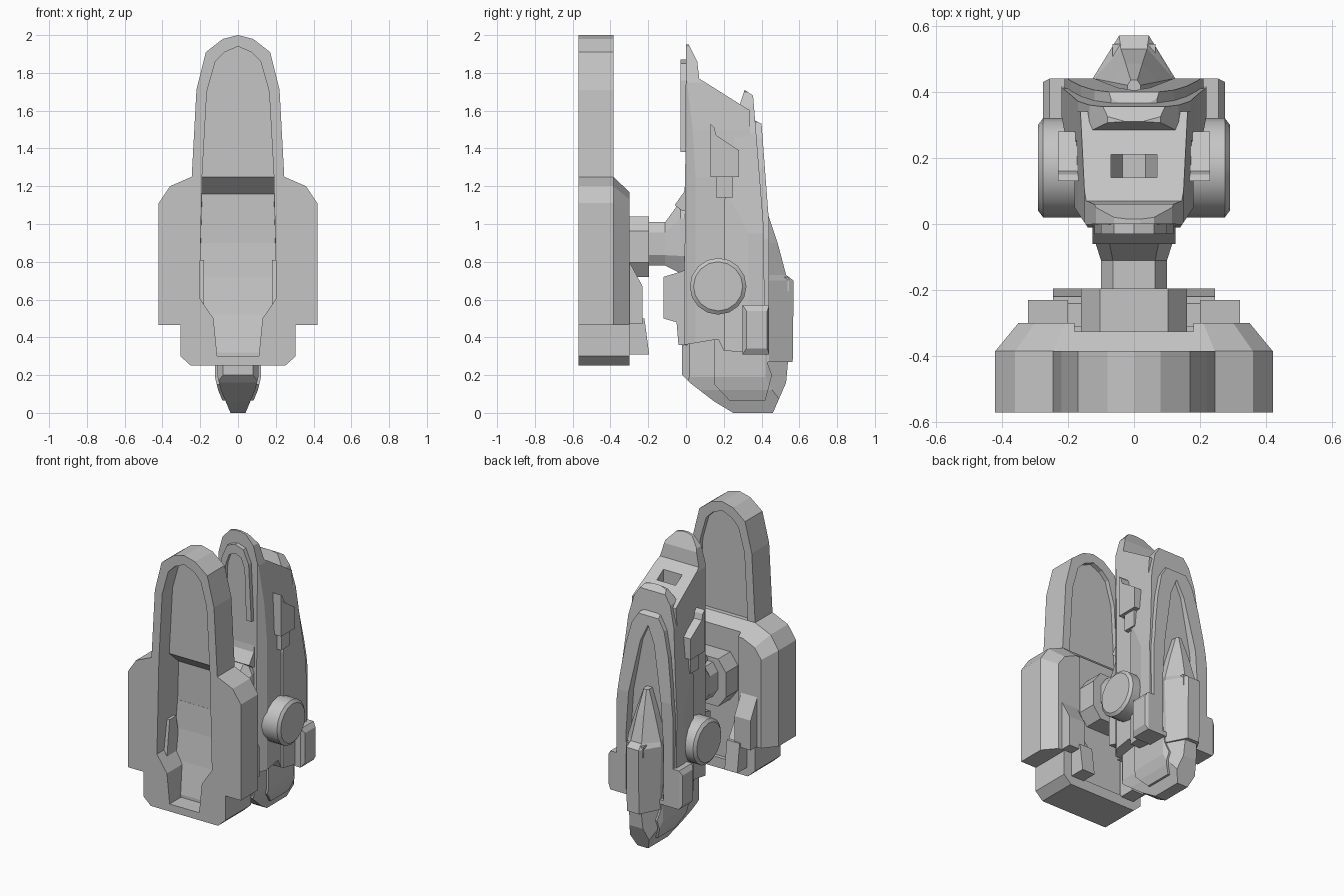
import bpy, bmesh, math

grey = bpy.data.materials.new("hull grey")
grey.diffuse_color = (0.56, 0.56, 0.56, 1)


def loft(name, rings):
    """Skin equal-length rings of 3D points and cap both ends."""
    bm = bmesh.new()
    vs = [[bm.verts.new(p) for p in r] for r in rings]
    n = len(rings[0])
    for a, b in zip(vs, vs[1:]):
        for i in range(n):
            j = (i + 1) % n
            bm.faces.new((a[i], a[j], b[j], b[i]))
    bm.faces.new(vs[0])
    bm.faces.new(vs[-1])
    bmesh.ops.recalc_face_normals(bm, faces=bm.faces)
    me = bpy.data.meshes.new(name)
    bm.to_mesh(me)
    bm.free()
    me.materials.append(grey)
    ob = bpy.data.objects.new(name, me)
    bpy.context.collection.objects.link(ob)
    return ob


def place(pts, axis, d):
    if axis == 'x':
        return [(d, p, q) for p, q in pts]
    if axis == 'y':
        return [(p, d, q) for p, q in pts]
    return [(p, q, d) for p, q in pts]


def prism(name, pts, axis, a, b):
    return loft(name, [place(pts, axis, a), place(pts, axis, b)])


def sym(half):
    """Mirror a half outline across x = 0."""
    return half + [(-x, v) for x, v in reversed(half) if x > 1e-6]


def box(name, x0, x1, y0, y1, z0, z1):
    return prism(name, [(x0, y0), (x1, y0), (x1, y1), (x0, y1)], 'z', z0, z1)


def boolean(ob, tool, op='DIFFERENCE'):
    m = ob.modifiers.new("cut", 'BOOLEAN')
    m.object, m.operation, m.solver = tool, op, 'EXACT'
    bpy.context.view_layer.update()
    dg = bpy.context.evaluated_depsgraph_get()
    me = bpy.data.meshes.new_from_object(ob.evaluated_get(dg))
    ob.modifiers.clear()
    ob.data = me
    bpy.data.objects.remove(tool)
    return ob


def carve(name, side, front, plan):
    """Solid whose side, front and top silhouettes are the three outlines."""
    ob = prism(name, side, 'x', -0.5, 0.5)
    boolean(ob, prism("tool", sym(front), 'y', -1, 1), 'INTERSECT')
    return boolean(ob, prism("tool", sym(plan), 'z', -0.5, 2.5), 'INTERSECT')


# --- Front frame: tall arch with a recessed panel on both sides
arch = [(0, 2.0), (0.08, 1.98), (0.17, 1.91), (0.22, 1.71), (0.245, 1.25), (0.245, 1.2)]
inner = [(0, 1.94), (0.07, 1.91), (0.12, 1.86), (0.165, 1.70), (0.19, 1.25)]
frame_arch = prism("frame_arch", sym(arch), 'y', -0.57, -0.385)
boolean(frame_arch, prism("tool", sym(inner + [(0.192, 1.1)]), 'y', -0.7, -0.46))
boolean(frame_arch, prism("tool", sym(inner), 'y', -0.415, -0.3))
boolean(frame_arch, box("tool", -0.3, 0.3, -0.6, -0.3, 1.1, 1.25))

# Wide lower body, chamfered at the back
low = [(0.305, 0.465), (0.305, 0.30), (0.25, 0.25)]
wide = [(0.245, 1.25), (0.36, 1.20), (0.42, 1.11), (0.42, 0.465)] + low
back = [(0.21, 1.17), (0.30, 1.13), (0.35, 1.06), (0.35, 0.465)] + low
frame_body = loft("frame_body", [place(sym(wide), 'y', -0.57),
                                 place(sym(wide), 'y', -0.385),
                                 place(sym(back), 'y', -0.30)])
well = [(0.20, 0.8), (0.205, 0.61), (0.13, 0.5), (0.11, 0.30)]
boolean(frame_body, loft("tool", [place(sym([(0.19, 1.25)] + well), 'y', -0.7),
                                  place(sym([(0.19, 1.25)] + well), 'y', -0.46),
                                  place(sym([(0.19, 1.16)] + well), 'y', -0.36)]))
boolean(frame_body, box("tool", -0.18, 0.18, -0.325, -0.2, 0.32, 1.35))
# Floor of the well curving forward towards the bottom
prism("well_floor", [(-0.34, 0.9), (-0.361, 0.9), (-0.375, 0.72), (-0.405, 0.52),
                     (-0.45, 0.32), (-0.45, 0.28), (-0.34, 0.28)], 'x', -0.21, 0.21)

for s, tag in ((1, "right"), (-1, "left")):
    # Fins inside the well and flaps on the back
    prism("well_fin_" + tag, [(-0.35, 0.55), (-0.40, 0.81), (-0.47, 0.81), (-0.50, 0.56)],
          'x', s * 0.18, s * 0.21)
    prism("back_flap_" + tag, [(-0.31, 0.80), (-0.30, 0.80), (-0.23, 0.67), (-0.23, 0.47),
                               (-0.31, 0.47)], 'x', s * 0.2, s * 0.32)
    prism("lower_flap_" + tag, [(-0.31, 0.62), (-0.24, 0.50), (-0.22, 0.50), (-0.195, 0.31),
                                (-0.31, 0.31)], 'x', s * 0.15, s * 0.245)


# --- Joint between the frame and the pod
def octagon(w, z0, z1, c=0.3):
    h, m = (z1 - z0) / 2, (z0 + z1) / 2
    return sym([(w * (1 - c * 1.2), m + h), (w, m + h * (1 - c * 1.6)),
                (w, m - h * (1 - c * 1.6)), (w * (1 - c * 1.2), m - h)])


prism("joint_ring", octagon(0.16, 0.72, 1.04), 'y', -0.34, -0.195)
loft("joint_shaft", [place(octagon(0.10, 0.78, 1.01), 'y', -0.2),
                     place(octagon(0.10, 0.78, 1.01), 'y', -0.11),
                     place(octagon(0.125, 0.74, 1.12), 'y', -0.03),
                     place(octagon(0.125, 0.74, 1.12), 'y', 0.03)])

# --- Pod: front shell with a sloping roof
front_shell = carve(
    "front_shell",
    [(0, 1.95), (0.015, 1.95), (0.06, 1.86), (0.07, 1.77), (0.34, 1.60), (0.34, 0.33),
     (0.2, 0.33), (0.17, 0.39), (-0.01, 0.36)],
    [(0, 1.955), (0.06, 1.94), (0.115, 1.88), (0.15, 1.75), (0.17, 1.5), (0.18, 1.25), (0.18, 0.2)],
    [(0.14, -0.01), (0.18, 0.05), (0.18, 0.34)])
boolean(front_shell, prism("tool", sym([(0.07, 2), (0.07, 1.62), (0.035, 1.52)]),
                           'y', 0.14, 0.21))

# Rear shell with a rounded rim, and the back plate below it
recess = [(0, 1.47), (0.05, 1.36), (0.12, 1.0), (0.14, 0.7), (0.14, 0.34)]
rear_shell = carve(
    "rear_shell",
    [(0.28, 1.62), (0.31, 1.71), (0.355, 1.68), (0.37, 1.5), (0.41, 1.0),
     (0.42, 0.31), (0.2, 0.33), (0.2, 1.1)],
    [(0, 1.715), (0.08, 1.70), (0.135, 1.62), (0.17, 1.48), (0.195, 1.2), (0.22, 0.95), (0.22, 0.2)],
    [(0.18, 0.12), (0.22, 0.33), (0.22, 0.45)])
back_plate = carve(
    "back_plate",
    [(0.30, 1.55), (0.36, 1.55), (0.40, 1.53), (0.44, 1.0), (0.44, 0.31), (0.3, 0.31)],
    [(0, 1.56), (0.07, 1.54), (0.12, 1.46), (0.16, 1.3), (0.19, 1.1), (0.21, 0.92), (0.21, 0.2)],
    [(0.21, 0.25), (0.21, 0.45)])
for part in (rear_shell, back_plate):
    boolean(part, prism("tool", sym(recess), 'y', 0.385, 0.6))

# Raised arch rim and collar on the front of the pod
rim = prism("front_rim", sym([(0, 1.87), (0.06, 1.85), (0.10, 1.76), (0.12, 1.38)]),
            'y', -0.03, 0.02)
boolean(rim, prism("tool", sym([(0, 1.81), (0.045, 1.79), (0.07, 1.72), (0.085, 1.3)]),
                   'y', -0.1, -0.008))
prism("collar", [(0.03, 1.27), (0, 1.25), (-0.01, 1.17), (-0.06, 1.10), (-0.02, 1.07),
                 (0.03, 1.07)], 'x', -0.125, 0.125)
prism("chest_block", [(0.03, 0.78), (-0.02, 0.75), (-0.12, 0.72), (-0.12, 0.50),
                      (-0.05, 0.48), (-0.04, 0.36), (0.03, 0.36)], 'x', -0.10, 0.10)

# Keel under the shells, with a raised cheek on each side
carve("keel",
      [(-0.02, 0.48), (-0.02, 0.20), (0.02, 0.16), (0.15, 0.06), (0.25, 0), (0.46, 0),
       (0.53, 0.16), (0.54, 0.27), (0.42, 0.27), (0.40, 0.48)],
      [(0.108, 0.6), (0.108, 0.19), (0.09, 0.12), (0.065, 0.06), (0.04, 0)],
      [(0.08, -0.02), (0.11, 0.02), (0.11, 0.42), (0.045, 0.54)])
carve("keel_cheeks",
      [(0.15, 0.48), (0.15, 0.15), (0.23, 0.065), (0.42, 0.065), (0.455, 0.2),
       (0.43, 0.27), (0.40, 0.48)],
      [(0.122, 0.6), (0.122, 0.19), (0.105, 0.12), (0.08, 0.06)],
      [(0.122, 0), (0.122, 0.42), (0.10, 0.46)])

# Pointed spine on the back: height, half width, shoulder y, ridge half width, ridge y
rows = [(1.05, 0.02, 0.42, 0.01, 0.435), (0.90, 0.07, 0.43, 0.025, 0.485),
        (0.73, 0.12, 0.44, 0.04, 0.53), (0.70, 0.125, 0.44, 0.045, 0.57),
        (0.27, 0.11, 0.44, 0.045, 0.565)]
loft("spine", [place(sym([(w, 0.36), (w, ym), (b, yb)]), 'z', z) for z, w, ym, b, yb in rows])


# --- Side fittings, one per side
def circle(r):
    return [(0.17 + r * math.cos(math.radians(22.5 * i)),
             0.67 + r * math.sin(math.radians(22.5 * i))) for i in range(16)]


for s, tag in ((1, "right"), (-1, "left")):
    wheel = loft("side_wheel_" + tag, [place(circle(0.15), 'x', s * 0.15),
                                       place(circle(0.15), 'x', s * 0.275),
                                       place(circle(0.13), 'x', s * 0.29)])
    for f in wheel.data.polygons:
        f.use_smooth = True
    wheel.data.set_sharp_from_angle(angle=math.radians(30))
    outer = [(0.30, 0.31), (0.44, 0.31), (0.44, 0.57), (0.30, 0.57)]
    loft("side_box_" + tag, [
        place(outer, 'x', s * 0.2), place(outer, 'x', s * 0.255),
        place([(0.32, 0.34), (0.43, 0.34), (0.43, 0.54), (0.32, 0.54)], 'x', s * 0.275)])
    prism("side_bracket_" + tag, [(0.13, 1.53), (0.15, 1.51), (0.16, 1.47), (0.28, 1.39),
                                  (0.28, 1.25), (0.13, 1.25)], 'x', s * 0.15, s * 0.23)
    prism("bracket_foot_" + tag, [(0.16, 1.27), (0.25, 1.27), (0.25, 1.14), (0.16, 1.14)],
          'x', s * 0.15, s * 0.21)
    box("spine_hook_" + tag, s * 0.04, s * 0.065, 0.50, 0.545, 0.645, 0.72)
